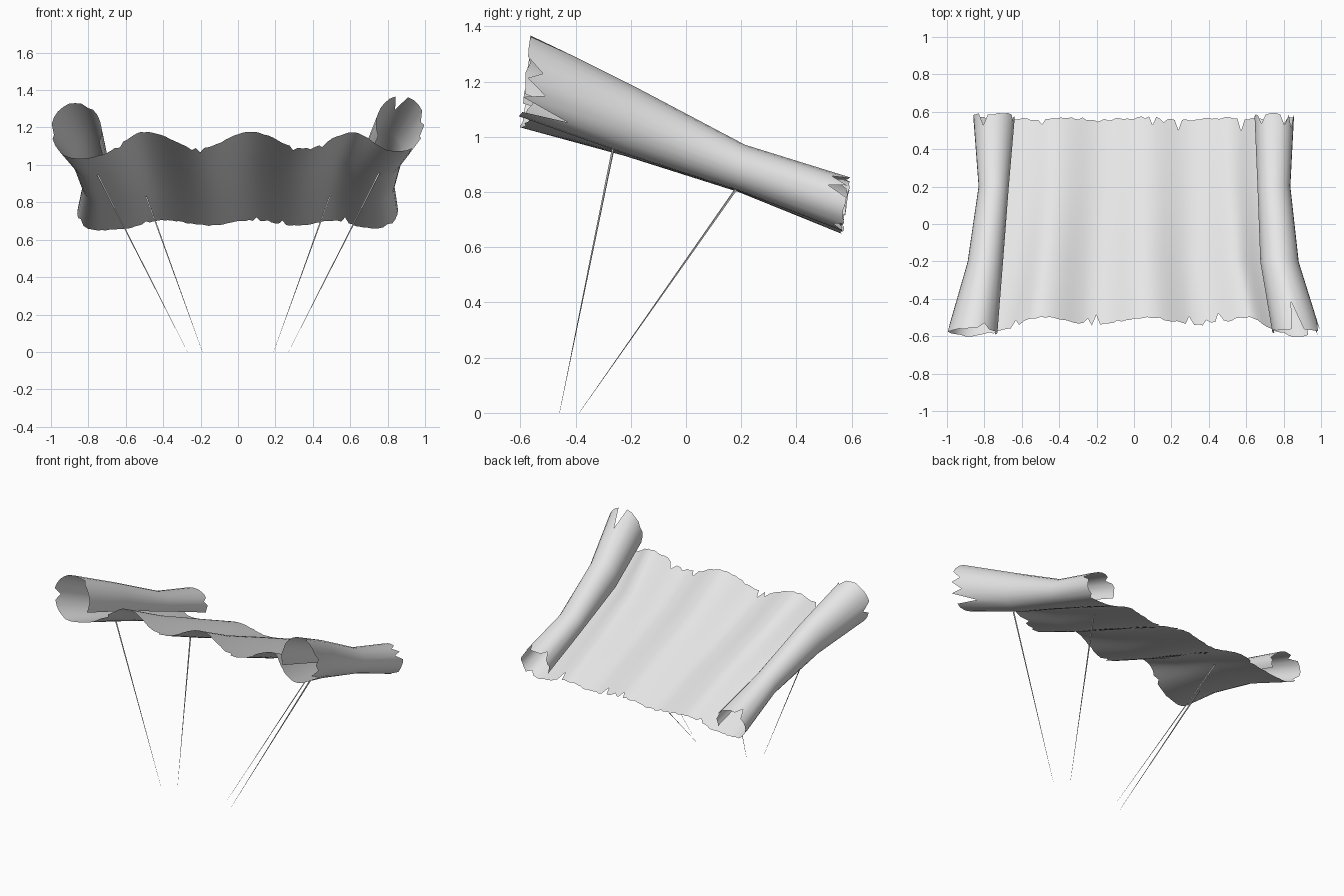
import bpy
import bmesh
import math
import random
from mathutils import Vector

random.seed(4)
if "Cube" in bpy.data.objects:
    bpy.data.objects.remove(bpy.data.objects["Cube"], do_unlink=True)

# One pale colour for everything
paper = bpy.data.materials.new("pale_grey_paper")
paper.use_nodes = True
COLOUR = (0.8, 0.8, 0.8, 1)
paper.diffuse_color = COLOUR
paper.node_tree.nodes["Principled BSDF"].inputs["Base Color"].default_value = COLOUR


def add_object(name, bm, smooth):
    mesh = bpy.data.meshes.new(name)
    bm.to_mesh(mesh)
    bm.free()
    mesh.materials.append(paper)
    for poly in mesh.polygons:
        poly.use_smooth = smooth
    obj = bpy.data.objects.new(name, mesh)
    bpy.context.collection.objects.link(obj)
    return obj


SHEET_COLS = 76
ROLL_COLS = 20
ROLL_SWEEP = math.radians(295)

# Cross-sections from front to back; each roll is centre x, centre z, radius x, radius z
STATIONS = [
    dict(y_sheet=-0.525, y_roll=-0.605, z=1.135, wave=0.045, length=0.56,
         left=(-0.865, 1.185, 0.135, 0.15), right=(0.87, 1.222, 0.13, 0.148)),
    dict(y_sheet=-0.19, y_roll=-0.22, z=0.985, wave=0.033, length=0.53,
         left=(-0.795, 1.045, 0.095, 0.115), right=(0.778, 1.06, 0.103, 0.122)),
    dict(y_sheet=0.2, y_roll=0.19, z=0.835, wave=0.022, length=0.49,
         left=(-0.75, 0.88, 0.081, 0.08), right=(0.748, 0.888, 0.088, 0.083)),
    dict(y_sheet=0.57, y_roll=0.57, z=0.687, wave=0.014, length=0.46,
         left=(-0.748, 0.742, 0.112, 0.096), right=(0.75, 0.755, 0.106, 0.097)),
]


def smoothstep(t):
    t = min(max(t, 0), 1)
    return t * t * (3 - 2 * t)


def roll_points(station, side):
    """Curl from the bottom, round the outside and over the top."""
    cx, cz, rx, rz = station[side]
    sign = 1 if side == "right" else -1
    points = []
    for i in range(1, ROLL_COLS + 1):
        a = -math.pi / 2 + ROLL_SWEEP * i / ROLL_COLS
        z = cz + rz * math.sin(a)
        y = station["y_roll"] + 0.14 * (z - cz + rz)
        points.append(Vector((cx + sign * rx * math.cos(a), y, z)))
    return points


def sheet_points(station):
    """Wavy middle that eases down into the bottom of each roll."""
    left, right = station["left"], station["right"]
    points = []
    for i in range(SHEET_COLS + 1):
        x = left[0] + (right[0] - left[0]) * i / SHEET_COLS
        z = station["z"] + station["wave"] * math.cos(math.tau * (x - 0.07) / station["length"])
        near = left if x < 0 else right
        reach = 0.34 if x < 0 else 0.26
        blend = smoothstep(1 - abs(x - near[0]) / reach)
        z += blend * (near[1] - near[3] - z)
        y = station["y_sheet"] + 0.4 * (z - station["z"]) * (1 - blend)
        y += blend * (station["y_roll"] - y)
        points.append(Vector((x, y, z)))
    return points


rows = [roll_points(s, "left")[::-1] + sheet_points(s) + roll_points(s, "right")
        for s in STATIONS]


# Ragged ends: pull edge points back along the paper
def tear(edge, inner, sheet_tears, left_tears, right_tears):
    total = len(edge)
    depths = [random.uniform(0, 0.014) for _ in edge]
    middle = range(ROLL_COLS, total - ROLL_COLS)
    for x, depth in sheet_tears:
        depths[min(middle, key=lambda c: abs(edge[c].x - x))] = depth
    for q, depth in left_tears:
        depths[ROLL_COLS - round(q * ROLL_COLS)] = depth
    for q, depth in right_tears:
        depths[total - 1 - ROLL_COLS + round(q * ROLL_COLS)] = depth
    for c in range(total):
        direction = (inner[c] - edge[c]).normalized()
        edge[c] += direction * depths[c]


tear(rows[0], rows[1],
     [(-0.64, 0.04), (-0.24, 0.04), (-0.2, 0.06), (0.29, 0.05), (0.38, 0.03), (0.45, 0.06)],
     [(0.3, 0.06), (0.7, 0.04)],
     [(0.15, 0.19), (0.25, 0.09), (0.35, 0.07), (0.6, 0.17)])
tear(rows[-1], rows[-2],
     [(-0.49, 0.04), (-0.2, 0.02), (0.09, 0.05), (0.16, 0.03), (0.23, 0.07), (0.58, 0.08)],
     [(0.2, 0.05), (0.5, 0.07), (0.85, 0.04)],
     [(0.1, 0.04), (0.4, 0.08), (0.5, 0.07), (0.75, 0.06)])

# Paper sheet with both ends rolled up
bm = bmesh.new()
grid = [[bm.verts.new(p) for p in row] for row in rows]
for low, high in zip(grid, grid[1:]):
    for c in range(len(low) - 1):
        bm.faces.new((low[c], low[c + 1], high[c + 1], high[c]))
add_object("scroll_sheet", bm, True)


# Thin support rods tapering to a point
def rod(name, top, foot):
    top, foot = Vector(top), Vector(foot)
    axis = top - foot
    bm = bmesh.new()
    bmesh.ops.create_cone(bm, cap_ends=True, segments=4, radius1=0.0005,
                          radius2=0.005, depth=axis.length)
    turn = axis.to_track_quat("Z", "Y").to_matrix()
    bmesh.ops.rotate(bm, verts=bm.verts, matrix=turn)
    bmesh.ops.translate(bm, verts=bm.verts, vec=(top + foot) / 2)
    add_object(name, bm, False)


for side, sign in (("left", 1), ("right", -1)):
    rod("front_rod_" + side, (sign * 0.76, -0.262, 0.965), (sign * 0.27, -0.458, 0))
    rod("back_rod_" + side, (sign * 0.49, 0.195, 0.83), (sign * 0.19, -0.387, 0))
